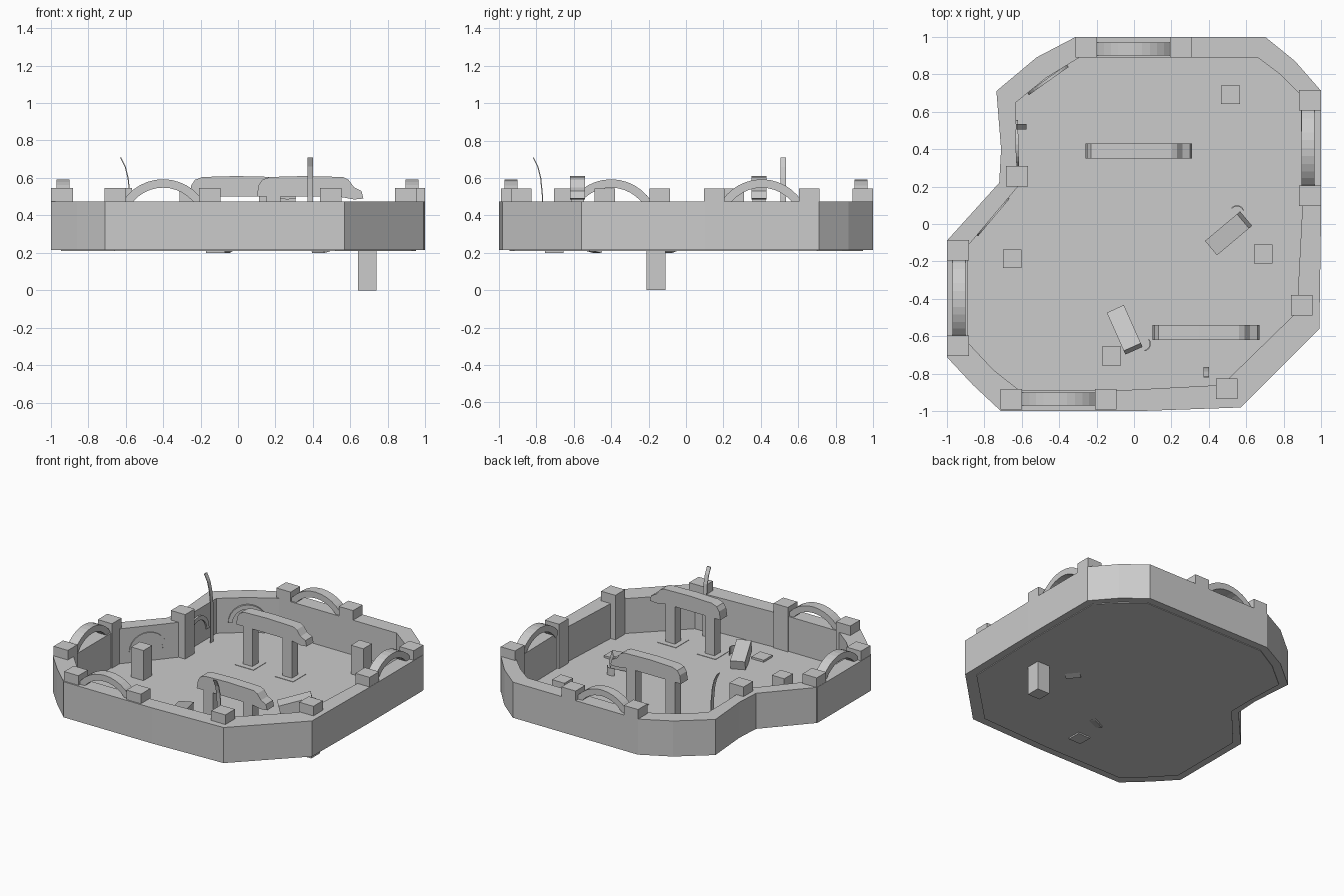
import bpy, bmesh, math
from mathutils import Vector, Matrix

cube = bpy.data.objects.get("Cube")
if cube:
    bpy.data.objects.remove(cube, do_unlink=True)

stone = bpy.data.materials.new("pale grey stone")
stone.use_nodes = True
grey = (0.6, 0.6, 0.6, 1)
stone.diffuse_color = grey
stone.node_tree.nodes["Principled BSDF"].inputs["Base Color"].default_value = grey

X, Y, Z = Vector((1, 0, 0)), Vector((0, 1, 0)), Vector((0, 0, 1))
FLOOR, WALL_TOP, PILLAR_TOP = 0.215, 0.475, 0.545


def finish(name, bm):
    bmesh.ops.recalc_face_normals(bm, faces=bm.faces)
    mesh = bpy.data.meshes.new(name)
    bm.to_mesh(mesh)
    bm.free()
    mesh.materials.append(stone)
    obj = bpy.data.objects.new(name, mesh)
    bpy.context.collection.objects.link(obj)
    return obj


def prism(name, outline, origin, u, v, thickness):
    """Extrude a flat outline drawn along u and v, centred on its plane."""
    bm = bmesh.new()
    origin, n = Vector(origin), u.cross(v).normalized()
    sides = []
    for offset in (-thickness / 2, thickness / 2):
        sides.append([bm.verts.new(origin + u * a + v * b + n * offset) for a, b in outline])
        bm.faces.new(sides[-1])
    low, high = sides
    for i in range(len(low)):
        bm.faces.new((low[i - 1], low[i], high[i], high[i - 1]))
    return finish(name, bm)


def box(name, x, y, bottom, top, w, d, turn=None):
    bm = bmesh.new()
    bmesh.ops.create_cube(bm, size=1, matrix=Matrix.Diagonal((w, d, top - bottom, 1)))
    if turn:
        bmesh.ops.transform(bm, matrix=turn, verts=bm.verts)
    bmesh.ops.translate(bm, vec=(x, y, (bottom + top) / 2), verts=bm.verts)
    return finish(name, bm)


def arc_band(outer, inner, start, end, steps=12):
    angles = [math.radians(start + (end - start) * i / steps) for i in range(steps + 1)]
    return ([(outer * math.cos(a), outer * math.sin(a)) for a in angles]
            + [(inner * math.cos(a), inner * math.sin(a)) for a in reversed(angles)])


# Boundary wall, paired outer and inner corners
outer = [(-.31, 1), (.7, 1), (.86, .87), (1, .71), (1, .1), (.99, -.56), (.57, -.98),
         (0, -1), (-.71, -1), (-.86, -.86), (-1, -.71), (-1, -.09), (-.72, .22),
         (-.71, .4), (-.735, .71), (-.52, .89)]
inner = [(-.29, .89), (.66, .89), (.78, .8), (.89, .69), (.9, .1), (.87, -.47), (.47, -.86),
         (-.1, -.89), (-.61, -.89), (-.75, -.78), (-.89, -.63), (-.89, -.12), (-.62, .2),
         (-.63, .4), (-.63, .65), (-.47, .78)]
bm = bmesh.new()
loops = [[bm.verts.new((x, y, z)) for x, y in pts]
         for pts, z in ((outer, FLOOR), (outer, WALL_TOP), (inner, WALL_TOP), (inner, FLOOR))]
for k in range(4):
    a, b = loops[k - 1], loops[k]
    for i in range(len(a)):
        bm.faces.new((a[i - 1], a[i], b[i], b[i - 1]))
finish("boundary_wall", bm)

# Floor slab
slab = [((ax + bx) / 2, (ay + by) / 2) for (ax, ay), (bx, by) in zip(outer, inner)]
prism("floor", slab, (0, 0, FLOOR), X, Y, 0.01)

# Wall pillars
for x, y in [(-.255, .945), (.25, .945), (.94, .66), (.94, .15), (.895, -.435), (.495, -.88),
             (-.15, -.935), (-.655, -.935), (-.94, -.65), (-.94, -.14), (-.625, .255)]:
    box("wall_pillar", x, y, FLOOR, PILLAR_TOP, .115, .11)

# Arches rising above the wall between pillar pairs
for side, x, y, along in (("back", 0, .935, X), ("left", .93, .405, Y),
                          ("front", -.4, -.935, X), ("right", -.935, -.4, Y)):
    prism(side + "_arch", arc_band(.255, .21, 32, 148), (x, y, .338), along, Z, .07)

# Shallow arch mouldings on the inner wall faces
for i, j in ((11, 12), (12, 14), (14, 0)):
    p, q = Vector(inner[i]), Vector(inner[j])
    mid, along = (p + q) / 2, (q - p).normalized().to_3d()
    prism("wall_moulding", arc_band(.13, .1, 0, 180), (mid.x, mid.y, .3), along, Z, .016)

# Beams on two legs, each leg with a thin base plate
beam = [(0, .5), (.01, .56), (.03, .59), (.07, .605), (.25, .61), (.46, .605), (.49, .59),
        (.52, .55), (.56, .53), (.57, .49), (.52, .485), (.44, .5)]
for name, x, y in (("back", -.26, .39), ("front", .1, -.58)):
    prism(name + "_beam", beam, (x, y, 0), X, Z, .08)
    for offset in (.09, .41):
        box(name + "_beam_leg", x + offset, y, FLOOR, .52, .075, .07)
        box(name + "_base_plate", x + offset, y, FLOOR, FLOOR + .008, .15, .15)

# Free-standing posts, two of them sunk through the floor
for x, y, low, high in ((.515, .69, FLOOR, .43), (-.65, -.185, FLOOR, .44),
                        (.69, -.16, 0, .235), (-.12, -.705, .2, .235)):
    box("post", x, y, low, high, .1, .1)

# Fallen blocks, tilted with one end raised
for x, y, heading in ((.505, -.05, 40), (-.05, -.565, -66)):
    turn = Matrix.Rotation(math.radians(heading), 4, "Z") @ Matrix.Rotation(math.radians(-14), 4, "Y")
    box("fallen_block", x, y, .225, .315, .23, .1, turn)

# Thin curved shards beside the blocks
for x, y, start in ((.55, .06, 20), (.05, -.64, -80)):
    prism("curved_shard", arc_band(.04, .034, start, start + 120, 6),
          (x, y, FLOOR + .03), X, Y, .06)

# Tall bending grass blades
bend = [(0, FLOOR), (0, .5), (.01, .6), (.025, .66), (.05, .71)]
blade = bend + [(a - .006, z) for a, z in reversed(bend)]
prism("right_grass_blade", blade, (-.58, .52, 0), -X, Z, .03)
prism("front_grass_blade", blade, (.385, -.77, 0), -Y, Z, .03)
